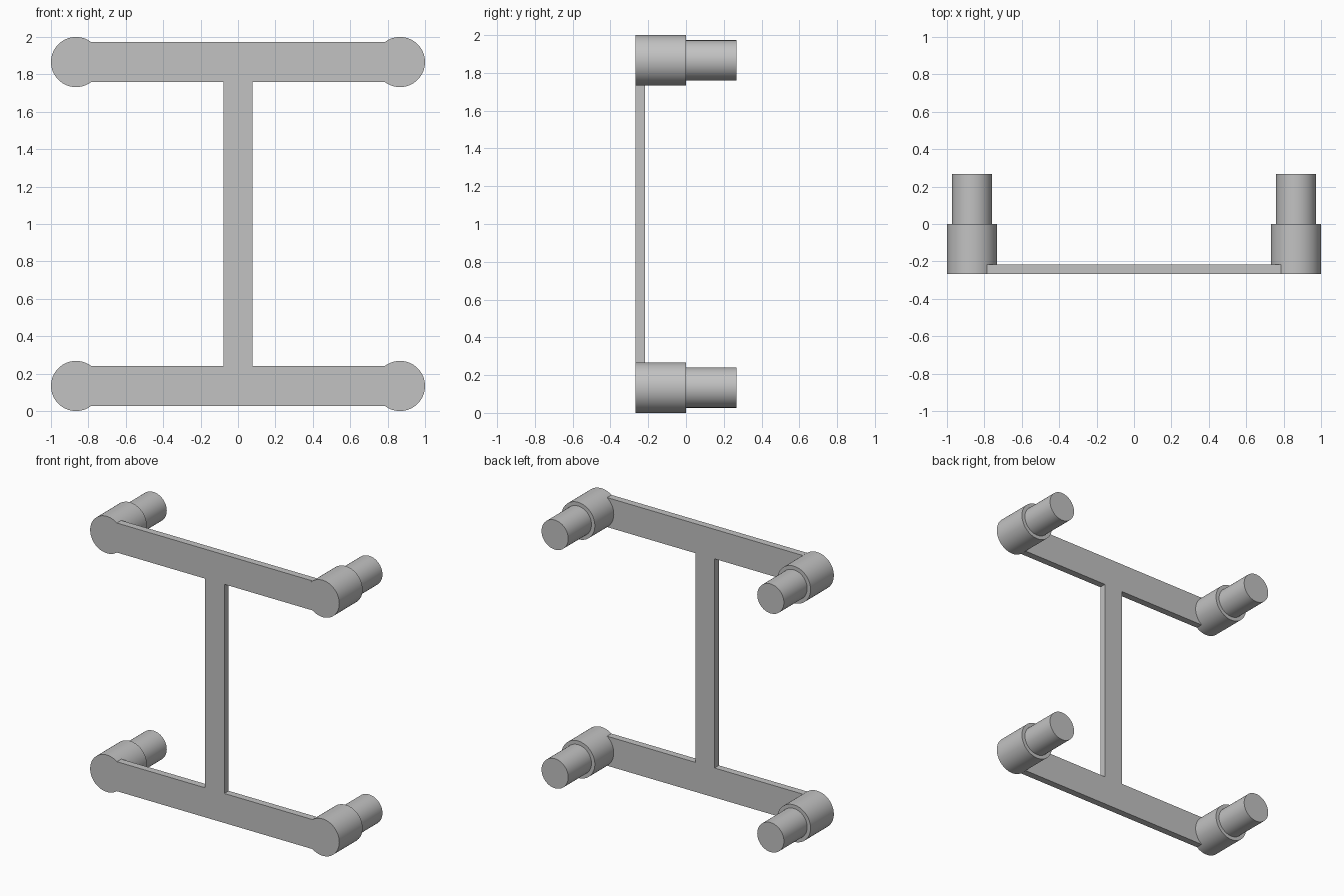
import bpy, bmesh, math

cube = bpy.data.objects.get("Cube")
if cube:
    bpy.data.objects.remove(cube, do_unlink=True)

grey = bpy.data.materials.new("plain grey")
grey.use_nodes = True
colour = (0.54, 0.54, 0.54, 1)
grey.diffuse_color = colour
grey.node_tree.nodes["Principled BSDF"].inputs["Base Color"].default_value = colour

CENTRE = 0.866      # distance of each stud axis from the middle, in x and z
COLLAR_R, PIN_R = 0.134, 0.107
STEM_HALF = 0.077
FRONT, SHOULDER, BACK = -0.267, 0.0, 0.267
THICK = 0.05
SEGMENTS = 64


def add_object(name, bm):
    bmesh.ops.recalc_face_normals(bm, faces=bm.faces)
    mesh = bpy.data.meshes.new(name)
    bm.to_mesh(mesh)
    bm.free()
    mesh.materials.append(grey)
    obj = bpy.data.objects.new(name, mesh)
    bpy.context.collection.objects.link(obj)
    return obj


# Flat H-shaped plate, with ends cut to fit round the collars
half_angle = math.asin(PIN_R / COLLAR_R)
quarter = [(STEM_HALF, CENTRE - PIN_R)]
for i in range(17):
    a = math.pi + half_angle * (1 - i / 8)
    quarter.append((CENTRE + COLLAR_R * math.cos(a), CENTRE + COLLAR_R * math.sin(a)))
outline = (quarter
           + [(-x, z) for x, z in reversed(quarter)]
           + [(-x, -z) for x, z in quarter]
           + [(x, -z) for x, z in reversed(quarter)])
bm = bmesh.new()
face = bm.faces.new([bm.verts.new((x, FRONT, z + 1)) for x, z in outline])
back = bmesh.ops.extrude_face_region(bm, geom=[face])
bmesh.ops.translate(bm, vec=(0, THICK, 0),
                    verts=[v for v in back["geom"] if isinstance(v, bmesh.types.BMVert)])
add_object("h_frame", bm)


# Stepped round studs: wide collar, narrower pin
def stud(name, cx, cz):
    bm = bmesh.new()
    rings = []
    for r, y in ((COLLAR_R, FRONT), (COLLAR_R, SHOULDER), (PIN_R, SHOULDER), (PIN_R, BACK)):
        angles = [2 * math.pi * i / SEGMENTS for i in range(SEGMENTS)]
        rings.append([bm.verts.new((cx + r * math.cos(a), y, cz + r * math.sin(a)))
                      for a in angles])
    for a, b in zip(rings, rings[1:]):
        for i in range(SEGMENTS):
            j = (i + 1) % SEGMENTS
            bm.faces.new((a[i], a[j], b[j], b[i]))
    bm.faces.new(rings[0])
    bm.faces.new(rings[-1])
    obj = add_object(name, bm)
    bpy.ops.object.select_all(action="DESELECT")
    obj.select_set(True)
    bpy.context.view_layer.objects.active = obj
    bpy.ops.object.shade_smooth_by_angle(angle=math.radians(30))


for side, sx in (("left", 1), ("right", -1)):
    for level, sz in (("upper", 1), ("lower", -1)):
        stud(f"{level}_{side}_stud", sx * CENTRE, 1 + sz * CENTRE)
